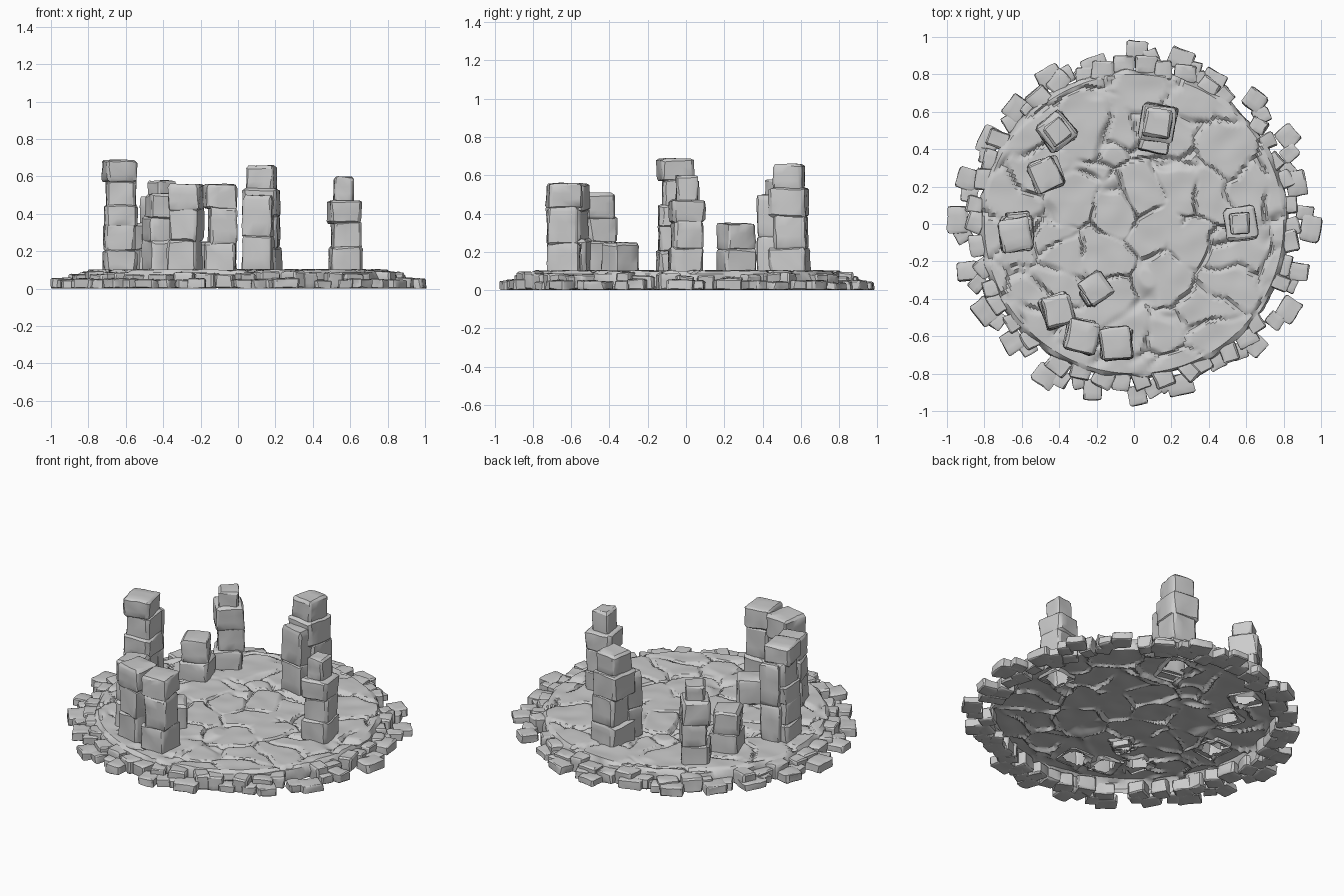
import bpy, bmesh, math, random
from mathutils import Vector, Matrix, noise

if "Cube" in bpy.data.objects:
    bpy.data.objects.remove(bpy.data.objects["Cube"])
random.seed(7)
vary = random.uniform

stone = bpy.data.materials.new("stone grey")
stone.use_nodes = True
stone.diffuse_color = (0.6, 0.6, 0.6, 1)
stone.node_tree.nodes["Principled BSDF"].inputs["Base Color"].default_value = stone.diffuse_color


def finish(name, bm, angle):
    mesh = bpy.data.meshes.new(name)
    bm.to_mesh(mesh)
    bm.free()
    ob = bpy.data.objects.new(name, mesh)
    bpy.context.collection.objects.link(ob)
    mesh.materials.append(stone)
    bpy.ops.object.select_all(action='DESELECT')
    ob.select_set(True)
    bpy.context.view_layer.objects.active = ob
    bpy.ops.object.shade_smooth_by_angle(angle=math.radians(angle))


def polar(radius, angle, z=0.0):
    return Vector((radius * math.cos(angle), radius * math.sin(angle), z))


def add_rock(bm, centre, size, turn, open_bottom=False):
    """Chipped block: hull of a cube whose corners are cut unevenly."""
    rock = bmesh.new()
    for corner in range(8):
        signs = [1 if corner >> axis & 1 else -1 for axis in range(3)]
        for axis in range(3):
            p = [s * vary(0.7, 0.9) for s in signs]
            p[axis] = signs[axis] * vary(0.95, 1)
            rock.verts.new([c * length / 2 for c, length in zip(p, size)])
    hull = bmesh.ops.convex_hull(rock, input=rock.verts[:])
    inside = [v for v in hull["geom_interior"] if isinstance(v, bmesh.types.BMVert)]
    bmesh.ops.delete(rock, geom=inside, context='VERTS')
    bmesh.ops.subdivide_edges(rock, edges=rock.edges[:], cuts=2, use_grid_fill=True)
    if open_bottom:
        rock.normal_update()
        under = [f for f in rock.faces if f.normal.z < -0.8]
        bmesh.ops.delete(rock, geom=under, context='FACES')
    rock.transform(Matrix.Translation(centre) @ Matrix.Rotation(turn, 4, 'Z'))
    for v in rock.verts:
        v.co += noise.noise_vector(v.co * 14) * 0.007
        v.co.z = max(v.co.z, 0)
    part = bpy.data.meshes.new("rock_part")
    rock.to_mesh(part)
    rock.free()
    bm.from_mesh(part)
    bpy.data.meshes.remove(part)


# Pillars: x, y, width, top, number of blocks, width of the top block, turn
pillars = {
    "right_tall_pillar": (-0.63, -0.05, 0.18, 0.69, 5, 0.17, 0.1),
    "back_right_pillar": (-0.41, 0.5, 0.17, 0.58, 4, 0.12, 0.6),
    "back_tall_pillar": (0.13, 0.54, 0.19, 0.66, 4, 0.15, -0.2),
    "short_back_pillar": (-0.47, 0.26, 0.17, 0.35, 2, 0.16, 0.4),
    "left_pillar": (0.57, 0, 0.17, 0.6, 4, 0.11, 0.05),
    "front_inner_pillar": (-0.41, -0.46, 0.17, 0.51, 3, 0.16, 0.35),
    "front_middle_pillar": (-0.28, -0.6, 0.17, 0.56, 3, 0.17, -0.25),
    "front_pillar": (-0.09, -0.64, 0.17, 0.56, 3, 0.17, 0.05),
    "front_boulder": (-0.2, -0.35, 0.15, 0.25, 1, 0.15, 0.6),
}
# Boulders leaning on a pillar: dx, dy, width, depth, top
leaning = {
    "right_tall_pillar": (0.01, 0.07, 0.13, 0.09, 0.58),
    "back_tall_pillar": (-0.02, -0.1, 0.16, 0.12, 0.5),
    "front_boulder": (-0.03, -0.03, 0.1, 0.1, 0.2),
}
base = 0.08
for name, (x, y, width, top, count, cap, turn) in pillars.items():
    bm = bmesh.new()
    joints = [base + (top - base) * (i + vary(-0.15, 0.15)) / count for i in range(count)] + [top]
    joints[0] = base
    for i in range(count):
        is_cap = i == count - 1
        w = cap if is_cap else width * (vary(0.88, 0.96) if i % 2 else 1)
        high = joints[i + 1] + (0 if is_cap else 0.02)
        centre = (x + vary(-0.008, 0.008), y + vary(-0.008, 0.008), (joints[i] + high) / 2)
        add_rock(bm, centre, (w, w * 1.04, high - joints[i]), turn + vary(-0.12, 0.12), i == 0)
    if name in leaning:
        dx, dy, w, d, high = leaning[name]
        middle = (base + high) / 2
        for low, end in ((base, middle), (middle - 0.02, high)):
            add_rock(bm, (x + dx, y + dy, (low + end) / 2), (w, d, end - low), turn, low == base)
    finish(name, bm, 28)


# Paved floor: an open shell with cracks between flagstones and a rough wall
def floor_point(radius, angle):
    p = polar(radius, angle)
    dist = noise.voronoi(p * 4.2 + noise.noise_vector(p * 6) * 0.25)[0]
    gap = max(0, 1 - (dist[1] - dist[0]) / 0.1)
    fade = min(1, max(0, 0.7 + 1.6 * noise.noise(p * 7)))
    p.z = 0.101 + 0.006 * noise.noise(p * 9) - 0.028 * gap * fade
    return p


def wall_point(radius, angle, z):
    rough = noise.noise(polar(9, angle, z * 20))
    return polar(radius + 0.02 * rough, angle, z)


bm = bmesh.new()
steps, rings = 240, 76
angles = [math.tau * k / steps for k in range(steps)]
loops = [[floor_point(0.8 * i / rings, a) for a in angles] for i in range(1, rings + 1)]
loops += [[wall_point(r, a, z) for a in angles] for r, z in ((0.815, 0.085), (0.825, 0.05), (0.82, 0.015))]
loops = [[bm.verts.new(p) for p in loop] for loop in loops]
for inner, rim in zip(loops, loops[1:]):
    for k in range(steps):
        bm.faces.new((inner[k - 1], rim[k - 1], rim[k], inner[k]))
bm.faces.new(loops[0])
# Sockets beneath the pillars
sockets = [Vector(spec[:2]) for spec in pillars.values()]
covered = [f for f in bm.faces
           if any((f.calc_center_median().xy - spot).length < 0.06 for spot in sockets)]
bmesh.ops.delete(bm, geom=covered, context='FACES')
finish("paved_floor", bm, 32)

# Inner kerb of stones against the floor wall
bm = bmesh.new()
kerb_count = 46
for k in range(kerb_count):
    if k % 12 == 6:
        continue
    a = math.tau * (k + vary(-0.25, 0.25)) / kerb_count
    top = vary(0.065, 0.095)
    size = (vary(0.08, 0.12), vary(0.08, 0.125), top)
    add_rock(bm, polar(vary(0.82, 0.86), a, top / 2), size, a + vary(-0.4, 0.4))
finish("kerb_stones", bm, 28)

# Scattered outer stones: reach of each, evenly spaced around the rim
reaches = (1, 0.95, 1, 0.98, 0.93, 0.97, 0.98, 0.92, 0.96, 0.94, 0.95, 0.98,
           1, 0.98, 0.98, 0.96, 1, 0.97, 0.97, 0.95, 0.9, 0.97, 1, 0.97)
bm = bmesh.new()
for k, reach in enumerate(reaches):
    a = math.tau * k / len(reaches) + vary(-0.03, 0.03)
    top = vary(0.04, 0.06)
    add_rock(bm, polar(reach - 0.055, a, top / 2), (0.11, vary(0.09, 0.15), top), a + vary(-0.2, 0.2))
    # Smaller chip beside each stone
    b = a + random.choice((-0.09, 0.09))
    add_rock(bm, polar(reach - 0.085, b, 0.025), (0.09, 0.08, 0.05), b + vary(-0.5, 0.5))
finish("outer_stones", bm, 28)
